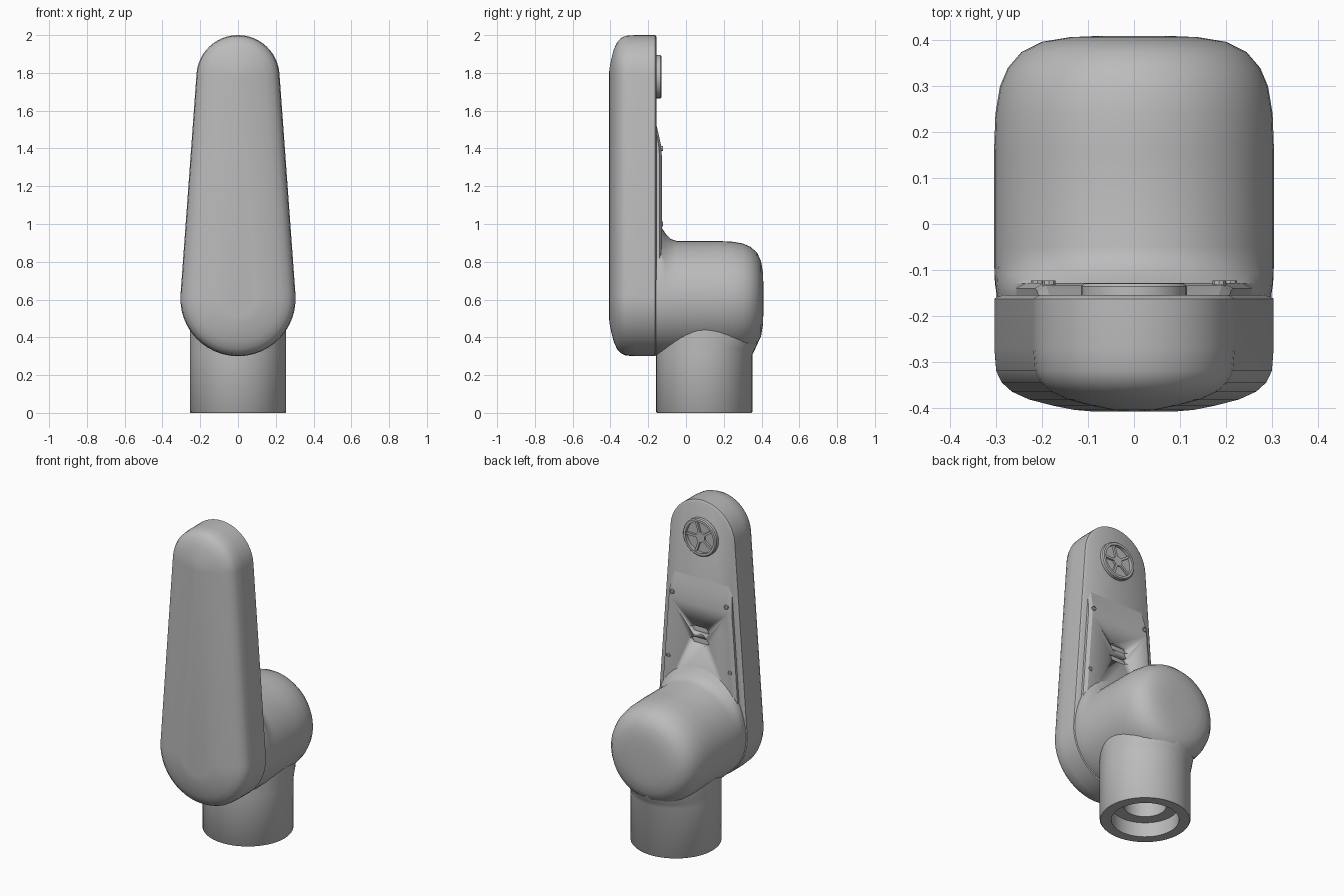
import bpy, bmesh, math
from math import sin, cos, pi

cube = bpy.data.objects.get("Cube")
if cube:
    bpy.data.objects.remove(cube, do_unlink=True)

grey = bpy.data.materials.new("satin grey")
grey.use_nodes = True
grey.diffuse_color = (0.5, 0.5, 0.5, 1)
grey.node_tree.nodes["Principled BSDF"].inputs["Base Color"].default_value = (0.5, 0.5, 0.5, 1)

LOW_Z, HIGH_Z, LOW_R, HIGH_R = 0.605, 1.78, 0.305, 0.22
TILT = math.asin((LOW_R - HIGH_R) / (HIGH_Z - LOW_Z))


def finish(bm, name, angle=40):
    bmesh.ops.recalc_face_normals(bm, faces=bm.faces)
    mesh = bpy.data.meshes.new(name)
    bm.to_mesh(mesh)
    bm.free()
    obj = bpy.data.objects.new(name, mesh)
    bpy.context.collection.objects.link(obj)
    mesh.materials.append(grey)
    bpy.ops.object.select_all(action="DESELECT")
    obj.select_set(True)
    bpy.context.view_layer.objects.active = obj
    bpy.ops.object.shade_smooth_by_angle(angle=math.radians(angle))
    return obj


def loft(name, rings, angle=40):
    """Skin a list of equal closed rings and cap both ends."""
    bm = bmesh.new()
    rows = [[bm.verts.new(p) for p in ring] for ring in rings]
    for a, b in zip(rows, rows[1:]):
        for i in range(len(a)):
            j = (i + 1) % len(a)
            bm.faces.new((a[i], a[j], b[j], b[i]))
    bm.faces.new(rows[0])
    bm.faces.new(rows[-1])
    return finish(bm, name, angle)


def lathe_y(profile, z, flare=lambda y, t: 0, n=48):
    """Rings around the y axis at height z, from (radius, y) pairs."""
    rings = []
    for r, y in profile:
        ring = []
        for i in range(n):
            t = 2 * pi * i / n
            q = r + flare(y, t)
            ring.append((q * sin(t), y, z + q * cos(t)))
        rings.append(ring)
    return rings


def arm_ring(y, inset, n=24):
    """Tapered capsule outline, wide at the bottom."""
    ring = []
    for z, r, start, sweep in ((HIGH_Z, HIGH_R, TILT, pi - 2 * TILT),
                               (LOW_Z, LOW_R, pi - TILT, pi + 2 * TILT)):
        for i in range(n + 1):
            t = start + sweep * i / n
            ring.append(((r - inset) * cos(t), y, z + (r - inset) * sin(t)))
    return ring


def half_width(z):
    return LOW_R / cos(TILT) - (z - LOW_Z) * math.tan(TILT)


# Tapered arm with a softly domed front
loft("arm_shell", [arm_ring(y, i) for y, i in (
    (-0.155, 0.012), (-0.163, 0), (-0.27, 0), (-0.32, 0.004), (-0.345, 0.016),
    (-0.365, 0.038), (-0.382, 0.075), (-0.395, 0.125), (-0.405, 0.175), (-0.408, 0.21))])

# Horizontal joint housing with rounded end, flared where it meets the arm
def housing_flare(y, t):
    return 0.075 * max(0, cos(t)) ** 2 * max(0, min(1, (-0.05 - y) / 0.08)) ** 2

loft("joint_housing", lathe_y((
    (0.295, -0.2), (0.3, -0.15), (0.303, -0.13), (0.304, -0.11), (0.305, -0.08), (0.305, -0.05),
    (0.305, 0.16), (0.302, 0.24), (0.292, 0.3), (0.275, 0.34), (0.245, 0.375),
    (0.2, 0.397), (0.14, 0.407), (0.07, 0.41)), LOW_Z, housing_flare))

# Vertical collar with stepped bore, blending into the housing at the back
collar = []
for r, z, blend in ((0.12, 0.25, 0), (0.12, 0.09, 0), (0.19, 0.09, 0), (0.19, 0, 0),
                    (0.25, 0, 0), (0.255, 0.006, 0), (0.255, 0.31, 0), (0.255, 0.34, 0.015),
                    (0.255, 0.38, 0.033), (0.255, 0.44, 0.046), (0.25, 0.5, 0.048)):
    ring = []
    for i in range(48):
        t = 2 * pi * i / 48
        q = r + blend * max(0, sin(t)) ** 2
        ring.append((q * cos(t), 0.097 + q * sin(t), z))
    collar.append(ring)
loft("base_collar", collar)

# Raised service panel on the back, ramping down below the flange
panel_rings = []
for z, y in ((0.75, -0.128), (1.36, -0.128), (1.42, -0.133), (1.48, -0.146), (1.53, -0.158)):
    w = half_width(z) - 0.035
    panel_rings.append([(-w, -0.17, z), (-w, y - 0.012, z), (-w + 0.02, y, z),
                        (w - 0.02, y, z), (w, y - 0.012, z), (w, -0.17, z)])
panel = loft("back_panel", panel_rings, 30)

# Two pointed slots cut through the panel
for k, z in enumerate((1.14, 1.21)):
    outline = ((-0.07, -0.005), (-0.03, -0.022), (0.05, -0.022),
               (0.07, 0.005), (0.03, 0.022), (-0.05, 0.022))
    cutter = loft("slot_cutter_%d" % (k + 1),
                  [[(x, y, z + dz) for x, dz in outline] for y in (-0.2, -0.08)])
    cutter.hide_render = True
    cutter.hide_viewport = True
    cut = panel.modifiers.new("slot", "BOOLEAN")
    cut.operation = "DIFFERENCE"
    cut.object = cutter

# Output flange: rim with recessed floor, centre boss and spokes
loft("flange_rim", lathe_y(((0.115, -0.17), (0.115, -0.136), (0.109, -0.13), (0.095, -0.13),
                            (0.095, -0.15), (0.03, -0.15), (0.03, -0.138), (0.015, -0.138)),
                           HIGH_Z, n=32), 30)
for k in range(5):
    t = 2 * pi * k / 5 + 0.3
    def bar(r, s):
        return (r * sin(t) + s * cos(t), HIGH_Z + r * cos(t) - s * sin(t))
    corners = [bar(0.02, -0.007), bar(0.1, -0.007), bar(0.1, 0.007), bar(0.02, 0.007)]
    loft("flange_spoke_%d" % (k + 1), [[(x, y, z) for x, z in corners] for y in (-0.155, -0.138)])

# Small screws at the panel corners
for side, label in ((1, "left"), (-1, "right")):
    for x, z, level in ((0.185, 1.4, "upper"), (0.21, 1.0, "lower")):
        rings = lathe_y(((0.014, -0.15), (0.014, -0.123), (0.009, -0.123), (0.007, -0.127)), z, n=8)
        loft("screw_%s_%s" % (level, label),
             [[(px + side * x, py, pz) for px, py, pz in ring] for ring in rings], 30)
